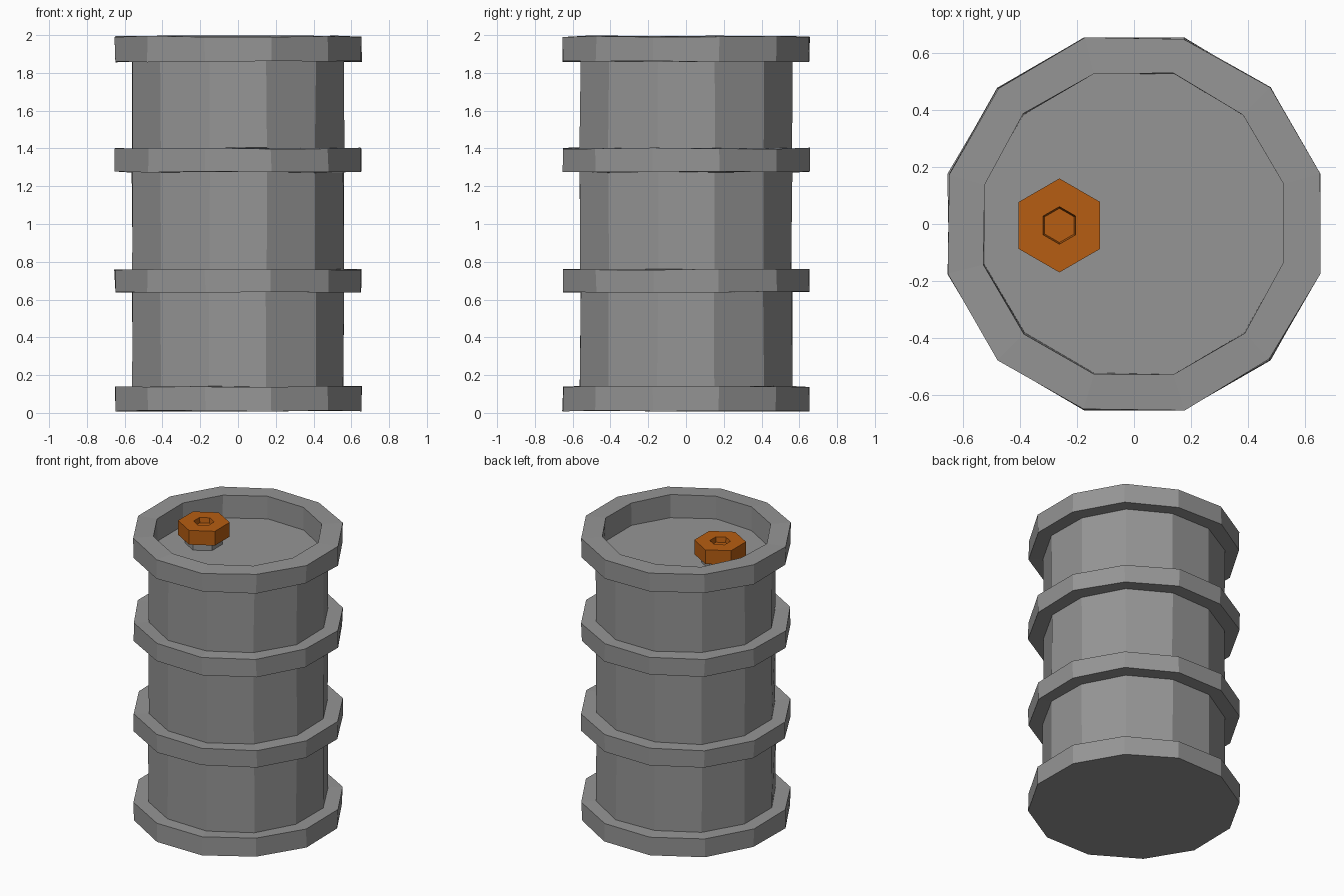
import bpy, bmesh, math, random

if "Cube" in bpy.data.objects:
    bpy.data.objects.remove(bpy.data.objects["Cube"])

random.seed(4)


def paint(name, color):
    mat = bpy.data.materials.new(name)
    mat.diffuse_color = color
    mat.use_nodes = True
    mat.node_tree.nodes["Principled BSDF"].inputs["Base Color"].default_value = mat.diffuse_color
    return mat


def lathe(name, profile, sides, mat, centre=(0, 0), turn=0.0, wobble=0.0):
    """Revolve (radius, z) points into a closed, flat-shaded solid."""
    bm = bmesh.new()
    loops = []
    for r, z in profile:
        loop = []
        for i in range(sides):
            a = turn + math.tau * i / sides
            loop.append(bm.verts.new((
                centre[0] + r * math.cos(a) + random.uniform(-wobble, wobble),
                centre[1] + r * math.sin(a) + random.uniform(-wobble, wobble),
                z + random.uniform(-wobble, wobble))))
        loops.append(loop)
    for lo, hi in zip(loops, loops[1:]):
        for i in range(sides):
            j = (i + 1) % sides
            bm.faces.new((lo[i], lo[j], hi[j], hi[i]))
    bm.faces.new(loops[0][::-1])
    bm.faces.new(loops[-1])
    bmesh.ops.recalc_face_normals(bm, faces=bm.faces)
    mesh = bpy.data.meshes.new(name)
    bm.to_mesh(mesh)
    bm.free()
    mesh.materials.append(mat)
    obj = bpy.data.objects.new(name, mesh)
    bpy.context.collection.objects.link(obj)
    return obj


steel = paint("dark_steel", (0.30, 0.30, 0.30, 1))
orange = paint("orange_paint", (0.47, 0.11, 0.006, 1))

# Drum: four raised hoops around the wall, then the rim and sunken lid
HOOP, WALL, INNER, LID = 0.675, 0.58, 0.545, 1.835
profile = []
for z0, z1 in ((0.01, 0.14), (0.64, 0.76), (1.275, 1.40), (1.86, 1.993)):
    if z0 > 0.1:
        profile.append((WALL, z0))
    profile += [(HOOP, z0), (HOOP, z1)]
    if z1 < 1.9:
        profile.append((WALL, z1))
profile += [(INNER, 1.993), (INNER, LID)]
lathe("drum", profile, 12, steel, turn=math.radians(15), wobble=0.004)

# Filler neck standing on the lid
BUNG = (-0.262, -0.005)
TURN = math.radians(30)
lathe("filler_neck", [(0.12, LID - 0.01), (0.12, 1.92)], 6, steel, BUNG, TURN)

# Orange hexagonal cap with a small socket in its top
lathe("filler_cap",
      [(0.165, 1.89), (0.165, 1.99), (0.066, 1.99), (0.06, 1.955)],
      6, orange, BUNG, TURN)
